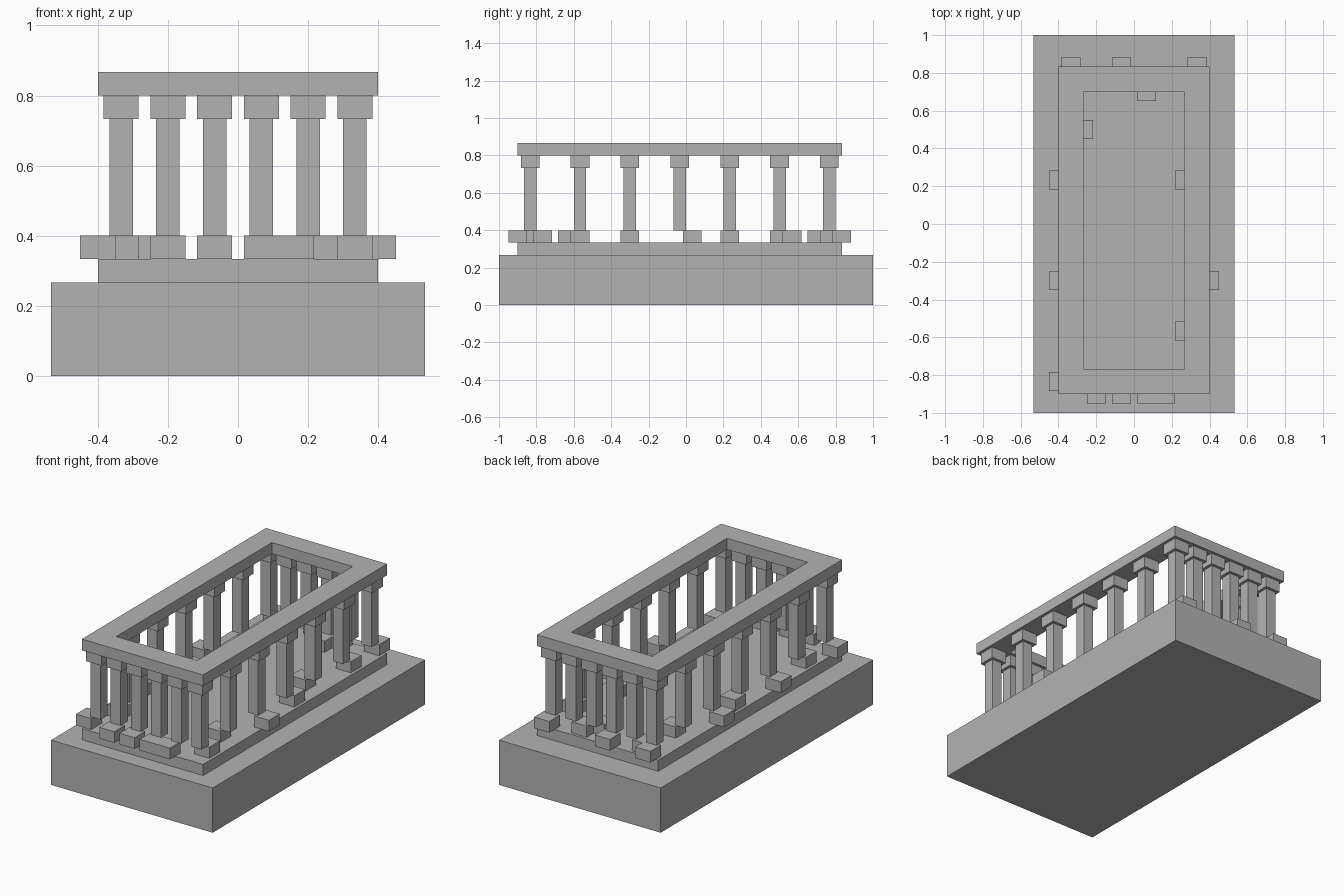
import bpy
import bmesh

if "Cube" in bpy.data.objects:
    bpy.data.objects.remove(bpy.data.objects["Cube"])

U = 1 / 30  # the whole model sits on this small grid unit

stone = bpy.data.materials.new("grey stone")
stone.diffuse_color = (0.45, 0.45, 0.45, 1)
stone.use_nodes = True
stone.node_tree.nodes["Principled BSDF"].inputs["Base Color"].default_value = stone.diffuse_color


def finish(name, bm):
    bmesh.ops.recalc_face_normals(bm, faces=bm.faces[:])
    mesh = bpy.data.meshes.new(name)
    bm.to_mesh(mesh)
    bm.free()
    mesh.materials.append(stone)
    obj = bpy.data.objects.new(name, mesh)
    bpy.context.collection.objects.link(obj)
    return obj


def box(name, cx, cy, sx, sy, z0, z1):
    """Box from centre, size and height range, in grid units."""
    bm = bmesh.new()
    bmesh.ops.create_cube(bm, size=1)
    for v in bm.verts:
        v.co.x = (cx + v.co.x * sx) * U
        v.co.y = (cy + v.co.y * sy) * U
        v.co.z = ((z0 + z1) / 2 + v.co.z * (z1 - z0)) * U
    return finish(name, bm)


def ring(name, cx, cy, sx, sy, width, z0, z1):
    """Rectangular frame with an open middle."""
    bm = bmesh.new()
    corners = [(-1, -1), (1, -1), (1, 1), (-1, 1)]

    def loop(inset, z):
        return [bm.verts.new(((cx + a * (sx / 2 - inset)) * U,
                              (cy + b * (sy / 2 - inset)) * U, z * U))
                for a, b in corners]

    loops = [loop(0, z0), loop(0, z1), loop(width, z1), loop(width, z0)]
    for k in range(4):
        p, q = loops[k], loops[(k + 1) % 4]
        for i in range(4):
            j = (i + 1) % 4
            bm.faces.new((p[i], p[j], q[j], q[i]))
    return finish(name, bm)


# Base, step and top beam
box("base", 0, 0, 32, 60, 0, 8)
box("step", 0, -1, 24, 52, 8, 10)
ring("top_beam", 0, -1, 24, 52, 4, 24, 26)

# Directions in which the loose foot blocks have slid
W, E, N, S = (-2, 0), (2, 0), (0, 2), (0, -2)

# Columns: position on the grid -> foot slide
columns = {}
for i, s in enumerate([W, S, S, S, (-1, -2), N]):      # front row
    columns[(-10 + 4 * i, -25)] = s
for i, s in enumerate([N, W, N, S, W, N]):             # back row
    columns[(-10 + 4 * i, 23)] = s
for i, s in enumerate([S, W, N, W, E]):                # left row
    columns[(-10, -17 + 8 * i)] = s
for i, s in enumerate([W, E, N, W, N]):                # right row
    columns[(10, -17 + 8 * i)] = s

for (x, y), (dx, dy) in columns.items():
    box("column_foot", x + dx, y + dy, 3, 3, 10, 12)
    box("column_shaft", x, y, 2, 2, 12, 22)
    box("column_cap", x, y, 3, 3, 22, 24)
